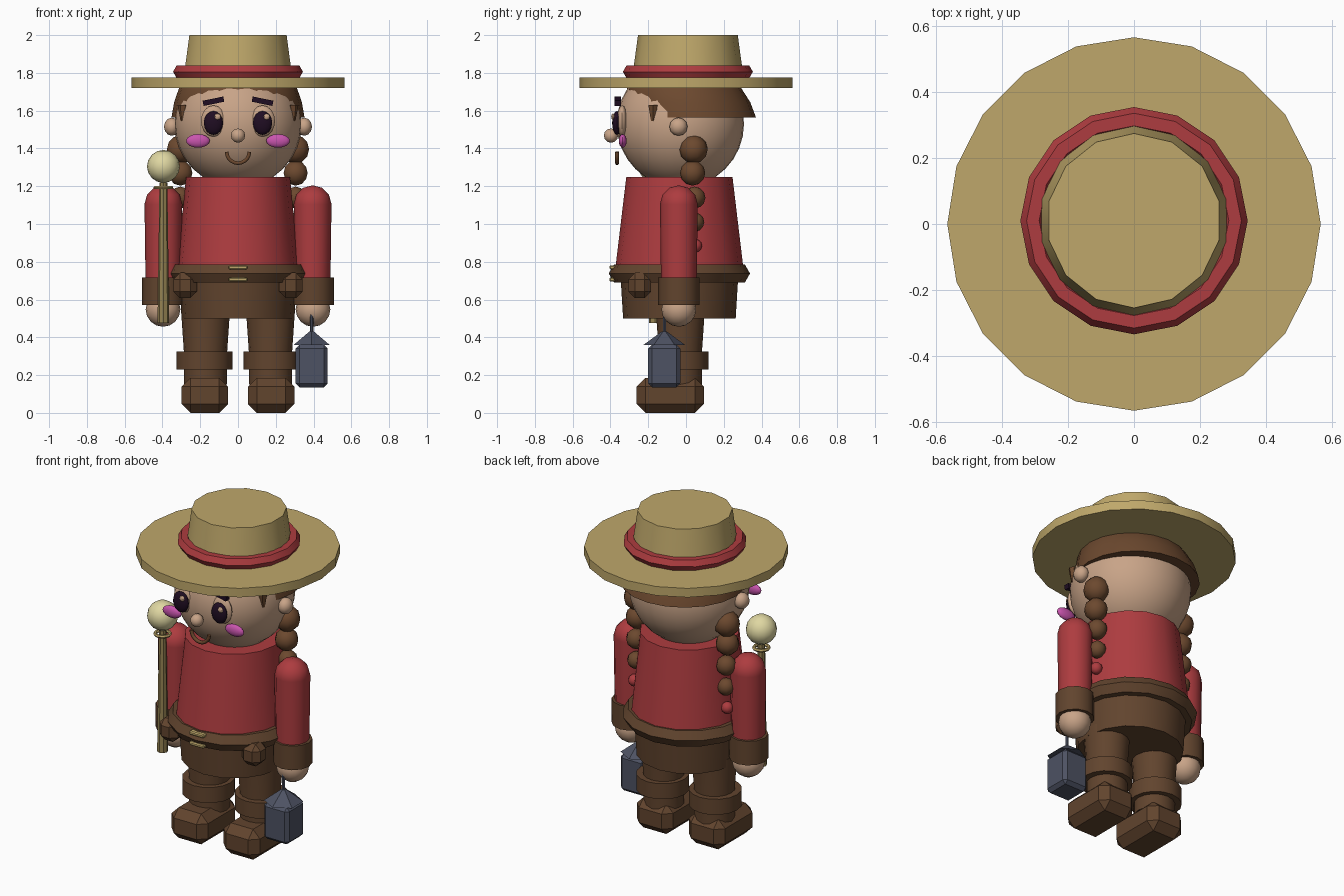
import bpy, bmesh, math
from mathutils import Matrix, Vector

if "Cube" in bpy.data.objects:
    bpy.data.objects.remove(bpy.data.objects["Cube"])


def material(name, r, g, b):
    m = bpy.data.materials.new(name)
    m.diffuse_color = (r, g, b, 1)
    m.use_nodes = True
    m.node_tree.nodes["Principled BSDF"].inputs["Base Color"].default_value = m.diffuse_color
    return m


STRAW = material("straw", 0.52, 0.39, 0.145)
RED = material("red cloth", 0.42, 0.045, 0.05)
BROWN = material("brown leather", 0.12, 0.058, 0.027)
HAIR = material("brown hair", 0.15, 0.066, 0.028)
SKIN = material("skin", 0.58, 0.37, 0.245)
SLATE = material("slate metal", 0.075, 0.085, 0.125)
PINK = material("blush pink", 0.58, 0.09, 0.42)
DARK = material("dark plum", 0.014, 0.004, 0.016)
PALE = material("pale glow", 0.74, 0.68, 0.36)
WOOD = material("staff wood", 0.30, 0.225, 0.085)


def finish(name, bm, mat, loc=(0, 0, 0), rot=(0, 0, 0), smooth=True):
    bmesh.ops.recalc_face_normals(bm, faces=bm.faces[:])
    me = bpy.data.meshes.new(name)
    bm.to_mesh(me)
    bm.free()
    me.materials.append(mat)
    for p in me.polygons:
        p.use_smooth = smooth
    if smooth:
        me.set_sharp_from_angle(angle=math.radians(35))
    ob = bpy.data.objects.new(name, me)
    ob.location, ob.rotation_euler = loc, rot
    bpy.context.collection.objects.link(ob)
    return ob


def lathe(name, rings, mat, loc=(0, 0), sides=16, phase=0.0, smooth=True):
    """Closed solid from (z, radius x, radius y, y shift) rings."""
    bm = bmesh.new()
    loops = []
    for ring in rings:
        z, rx = ring[:2]
        ry = ring[2] if len(ring) > 2 else rx
        dy = ring[3] if len(ring) > 3 else 0
        angles = [phase + 2 * math.pi * i / sides for i in range(sides)]
        loops.append([bm.verts.new((rx * math.cos(a), ry * math.sin(a) + dy, z)) for a in angles])
    for a, b in zip(loops, loops[1:]):
        for i in range(sides):
            j = (i + 1) % sides
            bm.faces.new((a[i], a[j], b[j], b[i]))
    bm.faces.new(loops[0])
    bm.faces.new(loops[-1])
    return finish(name, bm, mat, (loc[0], loc[1], 0), smooth=smooth)


def ball(name, loc, radii, mat, seg=16, rot=(0, 0, 0)):
    bm = bmesh.new()
    bmesh.ops.create_uvsphere(bm, u_segments=seg, v_segments=max(6, seg // 2), radius=1)
    r = radii if isinstance(radii, tuple) else (radii,) * 3
    bmesh.ops.scale(bm, vec=r, verts=bm.verts)
    return finish(name, bm, mat, loc, rot)


def ring(name, loc, major, minor, mat, seg=16, sub=6):
    bm = bmesh.new()
    loops = []
    for i in range(seg):
        a = 2 * math.pi * i / seg
        loops.append([])
        for k in range(sub):
            t = 2 * math.pi * k / sub
            r = major + minor * math.cos(t)
            loops[-1].append(bm.verts.new((r * math.cos(a), r * math.sin(a), minor * math.sin(t))))
    for i in range(seg):
        a, b = loops[i], loops[(i + 1) % seg]
        for k in range(sub):
            n = (k + 1) % sub
            bm.faces.new((a[k], b[k], b[n], a[n]))
    return finish(name, bm, mat, loc)


def box(name, loc, size, mat, bevel=0.0, rot=(0, 0, 0)):
    bm = bmesh.new()
    bmesh.ops.create_cube(bm, size=1, matrix=Matrix.Diagonal((*size, 1)))
    if bevel:
        bmesh.ops.bevel(bm, geom=bm.edges[:], offset=bevel, segments=1, affect='EDGES')
    return finish(name, bm, mat, loc, rot, smooth=False)


BY = -0.035  # body axis depth

# Hat
lathe("hat_brim", [(1.72, 0.565), (1.775, 0.565)], STRAW, sides=20)
lathe("hat_crown", [(1.76, 0.297), (2.0, 0.264)], STRAW, (0, 0.01), 14, math.pi / 2)
ring("hat_band", (0, 0.01, 1.806), 0.306, 0.038, RED)

# Head and hair
ball("head", (0, -0.03, 1.53), 0.337, SKIN, 32)
lathe("hair_cap", [(1.565, 0.352, 0.345, 0.025), (1.645, 0.338, 0.33, 0.01),
                   (1.72, 0.312, 0.302, -0.01), (1.77, 0.27, 0.26, -0.01)], HAIR, sides=20)

# Face
ball("nose", (0, -0.397, 1.468), 0.038, SKIN, 12)
for s in (-1, 1):
    ball("eye_socket", (s * 0.13, -0.338, 1.545), (0.066, 0.028, 0.083), SKIN)
    ball("eye", (s * 0.13, -0.366, 1.535), (0.051, 0.025, 0.063), DARK)
    ball("eye_glint", (s * 0.13 + 0.022, -0.386, 1.568), (0.017, 0.01, 0.017), SKIN, 8)
    ball("cheek", (s * 0.212, -0.335, 1.44), (0.063, 0.021, 0.036), PINK)
    box("eyebrow", (s * 0.13, -0.362, 1.65), (0.112, 0.035, 0.028), DARK, rot=(0, s * 0.2, 0))
    ball("ear", (s * 0.35, -0.04, 1.515), (0.042, 0.048, 0.048), SKIN, 12)
    # Side lock hanging in front of the ear
    lathe("hair_lock", [(1.545, 0.012), (1.63, 0.028)], HAIR, (s * 0.292, -0.175), 6)
    # Braid with tie
    for y, z, r in ((0.04, 1.395, 0.075), (0.035, 1.27, 0.067), (0.045, 1.14, 0.058),
                    (0.047, 1.01, 0.05)):
        ball("braid_knot", (s * 0.305, y, z), r, HAIR, 10)
    ball("braid_tie", (s * 0.315, 0.05, 0.885), 0.035, RED, 10)

# Smile: half loop tube
crv = bpy.data.curves.new("smile", 'CURVE')
crv.dimensions = '3D'
crv.bevel_depth = 0.011
crv.bevel_resolution = 1
crv.use_fill_caps = True
sp = crv.splines.new('POLY')
sp.points.add(10)
for i, p in enumerate(sp.points):
    a = math.pi + math.pi * i / 10
    p.co = (0.06 * math.cos(a), 0, 0.06 * math.sin(a), 1)
crv.materials.append(HAIR)
smile = bpy.data.objects.new("smile", crv)
smile.location = (0, -0.365, 1.382)
bpy.context.collection.objects.link(smile)

# Torso, belt, trousers
lathe("shirt", [(0.74, 0.325, 0.342), (1.25, 0.275, 0.281)], RED, (0, BY))
ring("belt", (0, BY, 0.738), 0.318, 0.056, BROWN)
for z in (0.77, 0.706):
    box("buckle_bar", (0, -0.383, z), (0.1, 0.045, 0.022), STRAW, 0.006)
lathe("trousers", [(0.5, 0.298), (0.73, 0.312)], BROWN, (0, BY))

for s in (-1, 1):
    box("pouch", (s * 0.28, -0.245, 0.675), (0.125, 0.12, 0.135), BROWN, 0.035)

    # Leg, cuff and boot
    lathe("leg", [(0.15, 0.115), (0.33, 0.115), (0.55, 0.13)], BROWN, (s * 0.172, -0.03))
    lathe("trouser_cuff", [(0.23, 0.148), (0.325, 0.148)], BROWN, (s * 0.178, -0.03))
    box("boot", (s * 0.176, -0.083, 0.093), (0.246, 0.356, 0.186), BROWN, 0.047)

    # Arm, sleeve cuff and hand
    ball("shoulder", (s * 0.395, -0.038, 1.105), 0.1, RED, 12)
    lathe("sleeve", [(0.66, 0.094), (1.105, 0.1)], RED, (s * 0.395, -0.038), 12)
    lathe("sleeve_cuff", [(0.57, 0.109), (0.717, 0.109)], BROWN, (s * 0.398, -0.038), 12)
    ball("hand", (s * 0.397, -0.038, 0.548), 0.092, SKIN)

# Staff
lathe("staff", [(0.475, 0.031), (1.22, 0.021)], WOOD, (-0.395, -0.165), 8)
ring("staff_collar", (-0.395, -0.165, 1.193), 0.042, 0.01, STRAW, 12)
ball("staff_orb", (-0.395, -0.165, 1.305), 0.087, PALE)

# Lantern
box("lantern_body", (0.39, -0.115, 0.248), (0.17, 0.17, 0.225), SLATE, 0.02)
lathe("lantern_roof", [(0.36, 0.11), (0.432, 0.012)], SLATE, (0.39, -0.115), 6,
      math.pi / 2, smooth=False)
lathe("lantern_handle", [(0.42, 0.009), (0.53, 0.009)], SLATE, (0.39, -0.115), 6)
